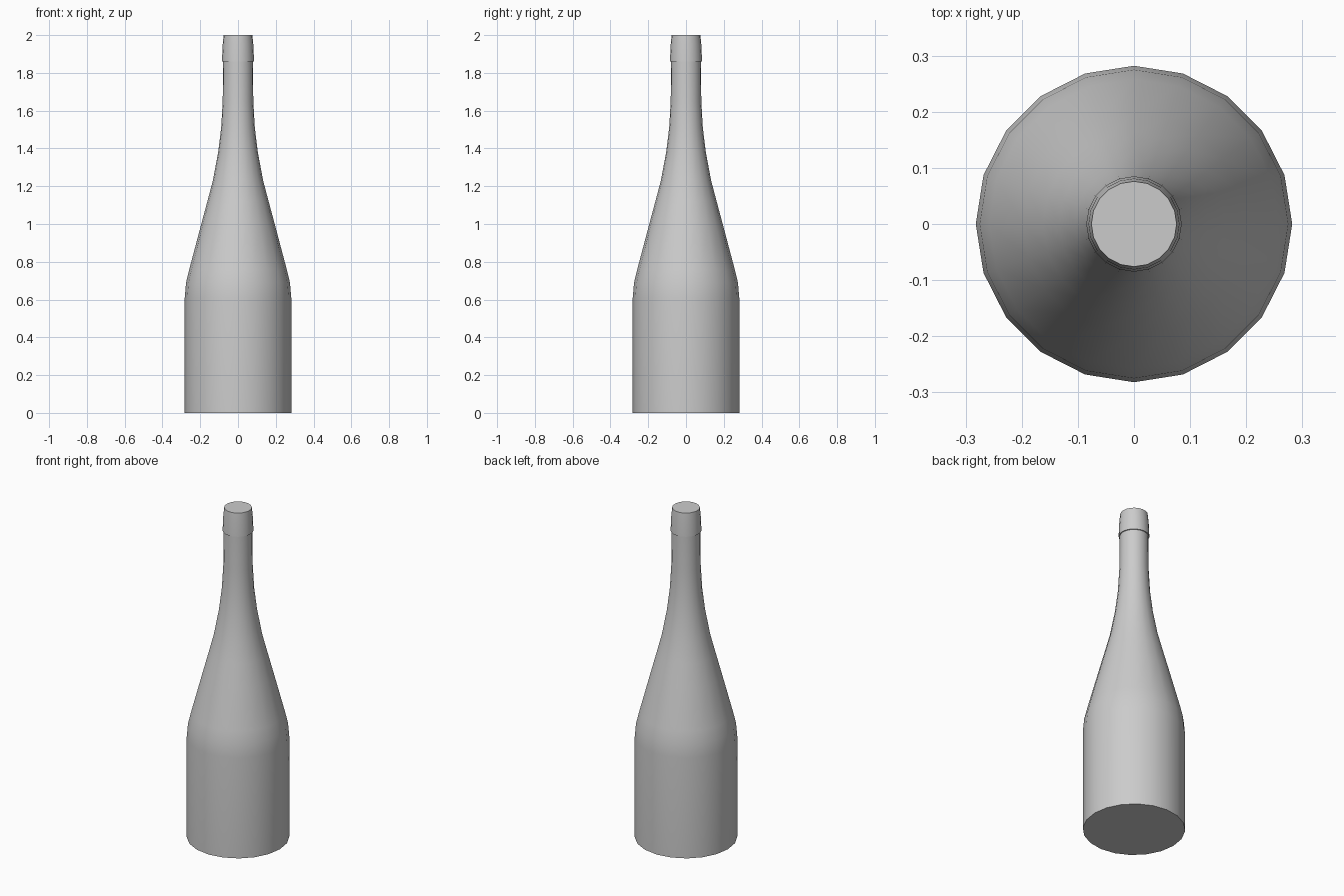
import bpy
import bmesh
from math import cos, sin, tau, radians

cube = bpy.data.objects.get("Cube")
if cube:
    bpy.data.objects.remove(cube, do_unlink=True)

SIDES = 20

grey = bpy.data.materials.new("light grey")
grey.use_nodes = True
colour = (0.6, 0.6, 0.6, 1)
grey.diffuse_color = colour
grey.node_tree.nodes["Principled BSDF"].inputs["Base Color"].default_value = colour


def lathe(name, profile):
    """Turn a (radius, height) profile into a closed solid of revolution."""
    bm = bmesh.new()
    rings = [[bm.verts.new((r * cos(tau * i / SIDES), r * sin(tau * i / SIDES), z))
              for i in range(SIDES)] for r, z in profile]
    for low, high in zip(rings, rings[1:]):
        for i in range(SIDES):
            j = (i + 1) % SIDES
            bm.faces.new((low[i], low[j], high[j], high[i]))
    bm.faces.new(rings[0][::-1])
    bm.faces.new(rings[-1])
    mesh = bpy.data.meshes.new(name)
    bm.to_mesh(mesh)
    bm.free()
    mesh.materials.append(grey)
    obj = bpy.data.objects.new(name, mesh)
    bpy.context.collection.objects.link(obj)
    bpy.ops.object.select_all(action='DESELECT')
    obj.select_set(True)
    bpy.context.view_layer.objects.active = obj
    bpy.ops.object.shade_smooth_by_angle(angle=radians(30))
    return obj


# Body, sloping shoulder, neck, then the stepped tapering collar at the mouth
lathe("bottle", [
    (0.282, 0), (0.282, 0.61), (0.275, 0.69), (0.258, 0.76), (0.197, 0.99),
    (0.162, 1.12), (0.133, 1.23), (0.105, 1.38), (0.089, 1.51), (0.081, 1.65),
    (0.079, 1.86), (0.085, 1.86), (0.081, 1.95), (0.076, 2.0),
])
